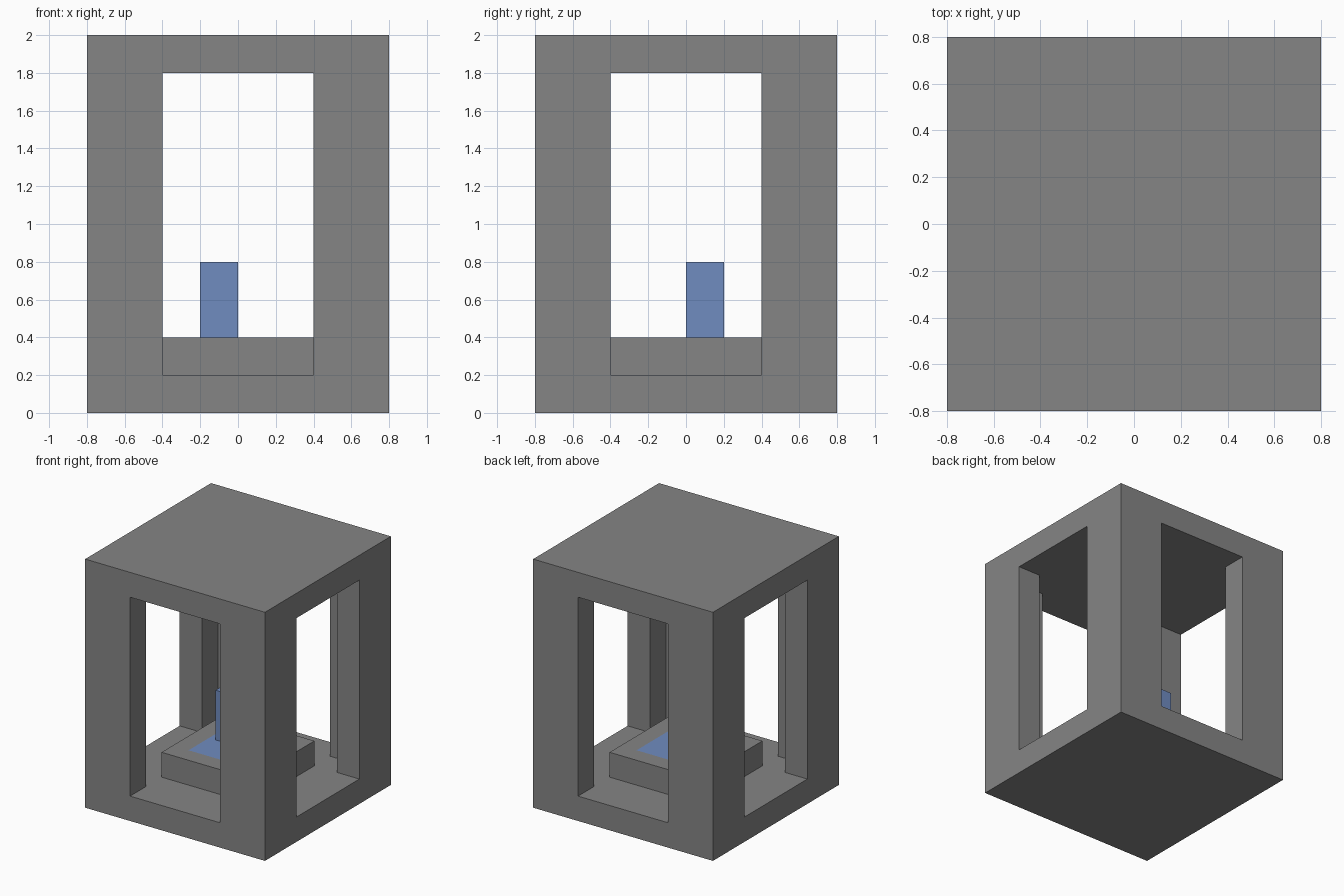
import bpy
import bmesh
from mathutils import Matrix, Vector

default = bpy.data.objects.get("Cube")
if default:
    bpy.data.objects.remove(default, do_unlink=True)


def material(name, rgb):
    mat = bpy.data.materials.new(name)
    mat.use_nodes = True
    color = (*rgb, 1)
    mat.diffuse_color = color
    mat.node_tree.nodes["Principled BSDF"].inputs["Base Color"].default_value = color
    return mat


def box(name, low, high, mats):
    low, high = Vector(low), Vector(high)
    bm = bmesh.new()
    bmesh.ops.create_cube(bm, size=1, matrix=Matrix.Translation((low + high) / 2)
                          @ Matrix.Diagonal((*(high - low), 1)))
    mesh = bpy.data.meshes.new(name)
    bm.to_mesh(mesh)
    bm.free()
    obj = bpy.data.objects.new(name, mesh)
    bpy.context.collection.objects.link(obj)
    for mat in mats:
        mesh.materials.append(mat)
    return obj


def cut(target, name, low, high):
    cutter = box(name, low, high, [])
    cutter.hide_render = True
    cutter.hide_set(True)
    cutter.display_type = 'WIRE'
    mod = target.modifiers.new(name, 'BOOLEAN')
    mod.operation = 'DIFFERENCE'
    mod.solver = 'EXACT'
    mod.object = cutter
    # Apply the cut, then drop the helper
    bpy.context.view_layer.update()
    graph = bpy.context.evaluated_depsgraph_get()
    mesh = bpy.data.meshes.new_from_object(target.evaluated_get(graph))
    target.modifiers.clear()
    target.data = mesh
    bpy.data.objects.remove(cutter, do_unlink=True)


gray = material("stone gray", (0.235, 0.235, 0.235))
blue = material("soft blue", (0.162, 0.262, 0.527))

# Hollow housing with a tall opening in each wall
housing = box("housing", (-0.8, -0.8, 0), (0.8, 0.8, 2), [gray])
cut(housing, "chamber_cutter", (-0.6, -0.6, 0.2), (0.6, 0.6, 1.8))
cut(housing, "front_back_cutter", (-0.4, -1, 0.2), (0.4, 1, 1.8))
cut(housing, "side_cutter", (-1, -0.4, 0.2), (1, 0.4, 1.8))

# Pedestal with a blue square inset in its top
pedestal = box("pedestal", (-0.4, -0.4, 0.2), (0.4, 0.4, 0.4), [gray, blue])
bm = bmesh.new()
bm.from_mesh(pedestal.data)
top = max(bm.faces, key=lambda f: f.calc_center_median().z)
bmesh.ops.inset_region(bm, faces=[top], thickness=0.2)
top.material_index = 1
bm.to_mesh(pedestal.data)
bm.free()

# Off-centre post standing on the square
box("post", (-0.2, 0, 0.4), (0, 0.2, 0.8), [blue])
